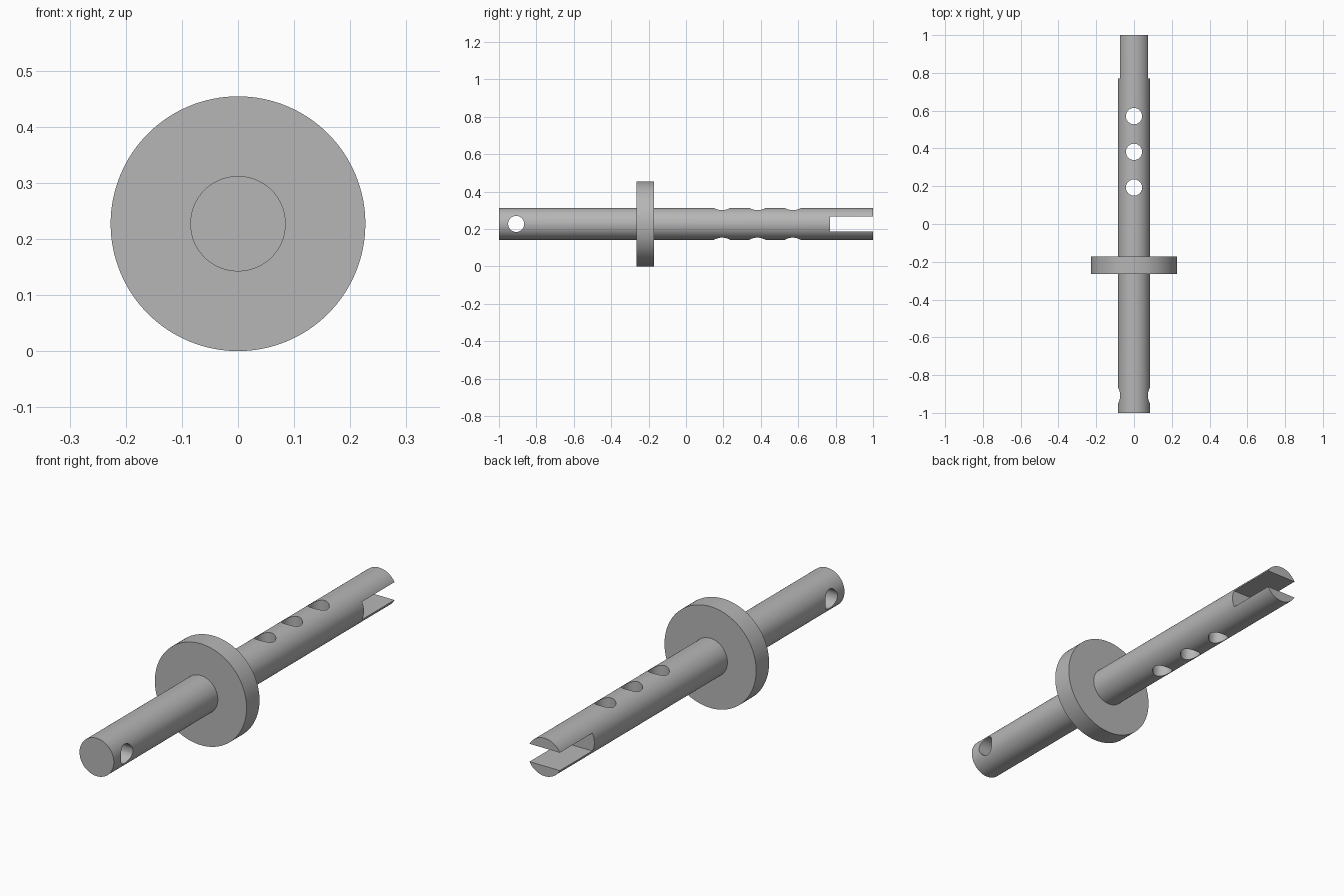
import bpy
from math import radians

cube = bpy.data.objects.get("Cube")
if cube:
    bpy.data.objects.remove(cube, do_unlink=True)

AXIS_Z = 0.227
SHAFT_R = 0.085
HOLE_R = 0.043
TURN = {"x": (0, radians(90), 0), "y": (radians(90), 0, 0), "z": (0, 0, 0)}

steel = bpy.data.materials.new("grey_steel")
steel.use_nodes = True
colour = (0.47, 0.47, 0.47, 1)
steel.diffuse_color = colour
bsdf = next(n for n in steel.node_tree.nodes if n.type == "BSDF_PRINCIPLED")
bsdf.inputs["Base Color"].default_value = colour


def cylinder(name, radius, length, y, axis, sides=96):
    bpy.ops.mesh.primitive_cylinder_add(
        vertices=sides, radius=radius, depth=length,
        location=(0, y, AXIS_Z), rotation=TURN[axis])
    obj = bpy.context.object
    obj.name = name
    bpy.ops.object.transform_apply(location=False, rotation=True, scale=True)
    obj.data.materials.append(steel)
    return obj


def cut(target, cutter):
    mod = target.modifiers.new(cutter.name, "BOOLEAN")
    mod.operation = "DIFFERENCE"
    mod.solver = "EXACT"
    mod.object = cutter
    bpy.ops.object.select_all(action="DESELECT")
    bpy.context.view_layer.objects.active = target
    target.select_set(True)
    bpy.ops.object.modifier_apply(modifier=mod.name)
    bpy.data.objects.remove(cutter, do_unlink=True)


def smooth(obj):
    bpy.ops.object.select_all(action="DESELECT")
    bpy.context.view_layer.objects.active = obj
    obj.select_set(True)
    bpy.ops.object.shade_smooth_by_angle(angle=radians(30))


# Shaft running front to back
shaft = cylinder("shaft", SHAFT_R, 2, 0, "y")

# Cross hole near the front end
cut(shaft, cylinder("cross_hole", HOLE_R, 0.4, -0.908, "x", 48))

# Row of vertical holes behind the flange
for y in (0.193, 0.382, 0.571):
    cut(shaft, cylinder("vertical_hole", HOLE_R, 0.4, y, "z", 48))

# Fork slot open at the rear end
bpy.ops.mesh.primitive_cube_add(size=1, location=(0, 0.97, AXIS_Z))
slot = bpy.context.object
slot.name = "fork_slot"
slot.dimensions = (0.4, 0.4, 0.08)
bpy.ops.object.transform_apply(location=False, rotation=False, scale=True)
slot.data.materials.append(steel)
cut(shaft, slot)
smooth(shaft)

# Round flange
flange = cylinder("flange", 0.227, 0.092, -0.218, "y", 128)
smooth(flange)
